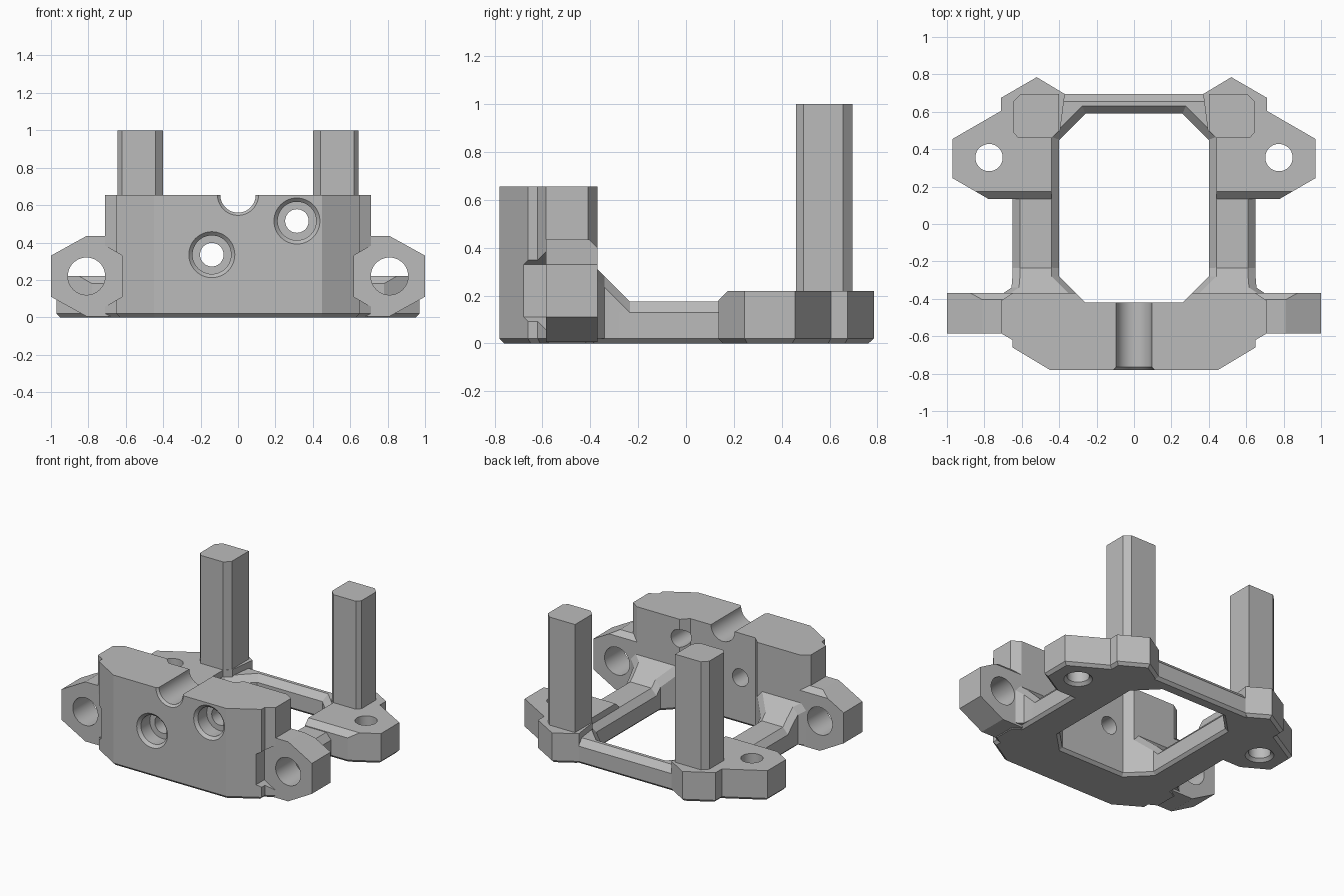
import bpy, bmesh, math
from mathutils import Vector

cube = bpy.data.objects.get("Cube")
if cube:
    bpy.data.objects.remove(cube, do_unlink=True)

grey = bpy.data.materials.new("plain_grey")
grey.use_nodes = True
grey.diffuse_color = (0.5, 0.5, 0.5, 1)
grey.node_tree.nodes["Principled BSDF"].inputs["Base Color"].default_value = (0.5, 0.5, 0.5, 1)

# Maps a flat point and a height onto the chosen extrusion axis
AXES = {
    "x": lambda u, v, h: (h, u, v),
    "y": lambda u, v, h: (u, h, v),
    "z": lambda u, v, h: (u, v, h),
}


def inset(pts, d):
    """Mitred offset of a polygon; positive d shrinks it."""
    p = [Vector(q) for q in pts]
    n = len(p)
    area = sum(p[i - 1].x * p[i].y - p[i].x * p[i - 1].y for i in range(n))
    s = 1 if area > 0 else -1
    out = []
    for i in range(n):
        a = (p[i] - p[i - 1]).normalized()
        b = (p[(i + 1) % n] - p[i]).normalized()
        na, nb = Vector((-a.y, a.x)) * s, Vector((-b.y, b.x)) * s
        out.append(tuple(p[i] + (na + nb) * d / (1 + na.dot(nb))))
    return out


def loft(name, rings):
    """Closed solid through a series of matching loops."""
    bm = bmesh.new()
    loops = [[bm.verts.new(c) for c in ring] for ring in rings]
    n = len(loops[0])
    for lo, hi in zip(loops, loops[1:]):
        for i in range(n):
            j = (i + 1) % n
            bm.faces.new((lo[i], lo[j], hi[j], hi[i]))
    bm.faces.new(loops[0])
    bm.faces.new(loops[-1])
    bmesh.ops.recalc_face_normals(bm, faces=bm.faces)
    me = bpy.data.meshes.new(name)
    bm.to_mesh(me)
    bm.free()
    me.materials.append(grey)
    ob = bpy.data.objects.new(name, me)
    bpy.context.collection.objects.link(ob)
    return ob


def prism(name, pts, levels, axis="z"):
    """Extrusion; levels are (height, inset) pairs."""
    return loft(name, [[AXES[axis](u, v, h) for u, v in inset(pts, d)] for h, d in levels])


def drill(u, v, levels, axis):
    """Stepped round cutter; levels are (height, radius) pairs."""
    ring = [(math.cos(k * math.tau / 48), math.sin(k * math.tau / 48)) for k in range(48)]
    return loft("cutter", [[AXES[axis](u + r * c, v + r * s, h) for c, s in ring]
                           for h, r in levels])


def cut(ob, *cutters):
    bpy.context.view_layer.objects.active = ob
    for c in cutters:
        m = ob.modifiers.new("cut", "BOOLEAN")
        m.operation, m.solver, m.object = "DIFFERENCE", "EXACT", c
        bpy.ops.object.modifier_apply(modifier=m.name)
        bpy.data.objects.remove(c, do_unlink=True)


def mirror(ob):
    ob.modifiers.new("mirror", "MIRROR").use_bisect_axis[0] = False


def both(half):
    """Complete a half outline across the centre line."""
    return half + [(-x, y) for x, y in reversed(half)]


def hexagon(x, y, r):
    return [(x + r * math.sin(k * math.pi / 3), y + r * math.cos(k * math.pi / 3))
            for k in range(6)]


# Base frame with bevelled rim and eight-sided opening
frame = prism("base_frame", both([(0.65, -0.52), (0.65, 0.695)]),
              [(0, 0.02), (0.02, 0), (0.13, 0), (0.175, 0.04)])
opening = both([(0.26, -0.42), (0.4, -0.28), (0.4, 0.45), (0.26, 0.59)])
cut(frame, prism("cutter", opening,
                 [(-0.01, -0.03), (0.02, 0), (0.13, 0), (0.19, -0.055)]))

# Tall front block with groove, counterbored holes and side pockets
block = prism("front_block",
              both([(0.45, -0.78), (0.65, -0.66), (0.65, -0.62), (0.71, -0.585),
                    (0.71, -0.41), (0.65, -0.37), (0.31, -0.37), (0.26, -0.42)]),
              [(0, 0.02), (0.02, 0), (0.655, 0)])
cut(block, drill(0, 0.655, [(-0.79, 0.12), (-0.765, 0.095), (-0.3, 0.095)], "y"))
for x, z in ((-0.14, 0.335), (0.315, 0.515)):
    cut(block, drill(x, z, [(-0.79, 0.133), (-0.76, 0.103), (-0.66, 0.103),
                            (-0.66, 0.063), (-0.3, 0.063)], "y"))
for side in (1, -1):
    cut(block, prism("cutter", hexagon(side * 0.81, 0.22, 0.22),
                     [(-0.9, 0), (-0.585, 0)], "y"))

# Upright front ears with a round hole
ear = prism("front_ear", [(0.64, 0.435), (0.81, 0.435), (1, 0.33), (1, 0.11),
                          (0.81, 0.005), (0.64, 0.005)],
            [(-0.585, 0), (-0.37, 0)], "y")
cut(ear, drill(0.81, 0.22, [(-0.7, 0.1), (-0.2, 0.1)], "y"),
    prism("cutter", [(-0.42, 0.45), (-0.35, 0.45), (-0.35, 0.38)],
          [(0.6, 0), (1.1, 0)], "x"))
mirror(ear)

# Sloped ramps joining the frame legs to the block
rings = []
for y, inner, outer in ((-0.23, 0.4, 0.65), (-0.28, 0.4, 0.65), (-0.34, 0.34, 0.655),
                        (-0.37, 0.31, 0.7), (-0.41, 0.27, 0.7)):
    z = 0.175 - (y + 0.235)
    rings.append([(inner, y, 0.02), (inner, y, z - 0.045), (inner + 0.04, y, z),
                  (outer - 0.04, y, z), (outer, y, z - 0.045), (outer, y, 0.02)])
mirror(loft("leg_ramp", rings))

# Flat rear lugs with a vertical hole and a bevelled front edge
lug = prism("rear_lug",
            [(0.37, 0.695), (0.52, 0.785), (0.71, 0.675), (0.71, 0.605), (0.97, 0.455),
             (0.97, 0.245), (0.78, 0.135), (0.44, 0.135), (0.44, 0.46), (0.395, 0.5)],
            [(0, 0.02), (0.02, 0), (0.22, 0)])
cut(lug, drill(0.775, 0.355, [(-0.01, 0.105), (0.02, 0.073), (0.3, 0.073)], "z"),
    prism("cutter", [(0.1, 0.145), (0.1, 0.25), (0.205, 0.25)],
          [(0.3, 0), (1.1, 0)], "x"))
mirror(lug)

# Tall rear posts
mirror(prism("rear_post",
             [(0.4, 0.695), (0.605, 0.695), (0.645, 0.655), (0.645, 0.49),
              (0.62, 0.46), (0.44, 0.46), (0.4, 0.5)],
             [(0.1, 0), (1, 0)]))

# Smooth only the round holes
for ob in bpy.context.scene.objects:
    ob.select_set(ob.type == "MESH")
bpy.context.view_layer.objects.active = block
bpy.ops.object.shade_smooth_by_angle(angle=math.radians(20))
bpy.ops.object.select_all(action="DESELECT")
